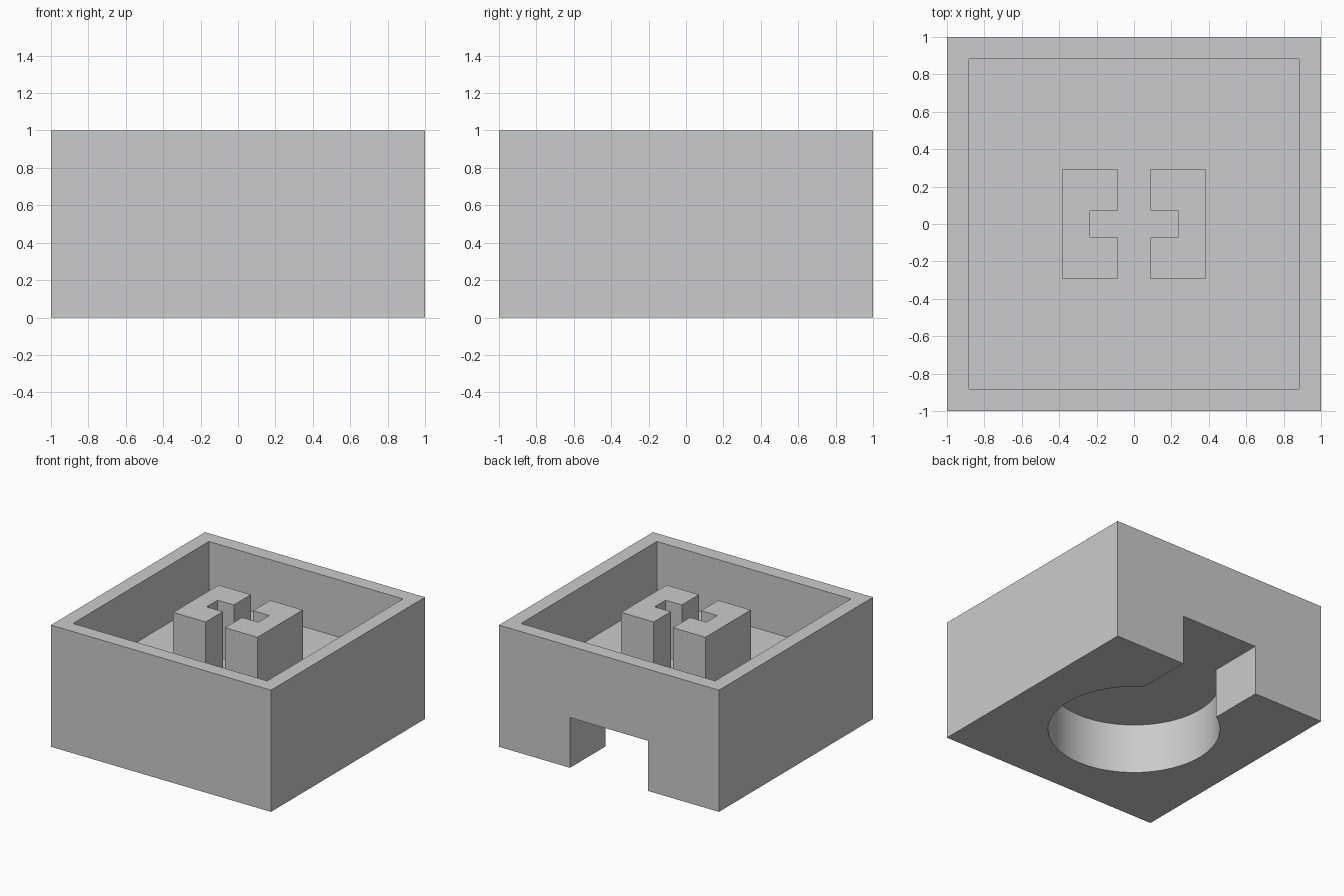
import bpy
import bmesh
from math import asin, cos, pi, sin

if "Cube" in bpy.data.objects:
    bpy.data.objects.remove(bpy.data.objects["Cube"], do_unlink=True)

WALL = 0.118
CEILING = 0.412          # top of the recess underneath
FLOOR = CEILING + WALL   # floor of the open tray
RADIUS = 0.647
SLOT = 0.354             # half width of the slot
INNER = 1 - WALL

grey = bpy.data.materials.new("plain grey")
grey.use_nodes = True
colour = (0.6, 0.6, 0.6, 1)
grey.diffuse_color = colour
grey.node_tree.nodes["Principled BSDF"].inputs["Base Color"].default_value = colour


def prism(name, outline, bottom, top):
    """Extrude a flat outline upwards into a solid."""
    bm = bmesh.new()
    face = bm.faces.new([bm.verts.new((x, y, bottom)) for x, y in outline])
    raised = bmesh.ops.extrude_face_region(bm, geom=[face])["geom"]
    verts = [g for g in raised if isinstance(g, bmesh.types.BMVert)]
    bmesh.ops.translate(bm, verts=verts, vec=(0, 0, top - bottom))
    bmesh.ops.recalc_face_normals(bm, faces=bm.faces)
    mesh = bpy.data.meshes.new(name)
    bm.to_mesh(mesh)
    bm.free()
    mesh.materials.append(grey)
    obj = bpy.data.objects.new(name, mesh)
    bpy.context.collection.objects.link(obj)
    return obj


def square(half):
    return [(-half, -half), (half, -half), (half, half), (-half, half)]


def select(obj):
    bpy.ops.object.select_all(action="DESELECT")
    obj.select_set(True)
    bpy.context.view_layer.objects.active = obj


def cut(obj, cutter):
    cutter.hide_render = True
    mod = obj.modifiers.new("cut", "BOOLEAN")
    mod.operation = "DIFFERENCE"
    mod.solver = "EXACT"
    mod.object = cutter
    select(obj)
    bpy.ops.object.modifier_apply(modifier=mod.name)
    bpy.data.objects.remove(cutter, do_unlink=True)


# Square body with an open tray on top
body = prism("body", square(1), 0, 1)
cut(body, prism("tray_cutter", square(INNER), FLOOR, 1.2))

# Keyhole recess underneath: a round pocket with a slot out through the back
STEPS = 72
start = pi / 2 + asin(SLOT / RADIUS)
sweep = 2 * (pi - asin(SLOT / RADIUS))
keyhole = [(RADIUS * cos(start + sweep * i / STEPS),
            RADIUS * sin(start + sweep * i / STEPS)) for i in range(STEPS + 1)]
keyhole += [(SLOT, 1.2), (-SLOT, 1.2)]
cut(body, prism("keyhole_cutter", keyhole, -0.2, CEILING))
select(body)
bpy.ops.object.shade_smooth_by_angle(angle=pi / 6)

# Pair of C-shaped posts facing each other across a gap
half_post = [(0.235, 0.072), (0.088, 0.072), (0.088, 0.294), (0.383, 0.294)]
c_shape = half_post + [(x, -y) for x, y in reversed(half_post)]
for name, side in (("left_post", 1), ("right_post", -1)):
    prism(name, [(side * x, y) for x, y in c_shape], FLOOR, 1)
